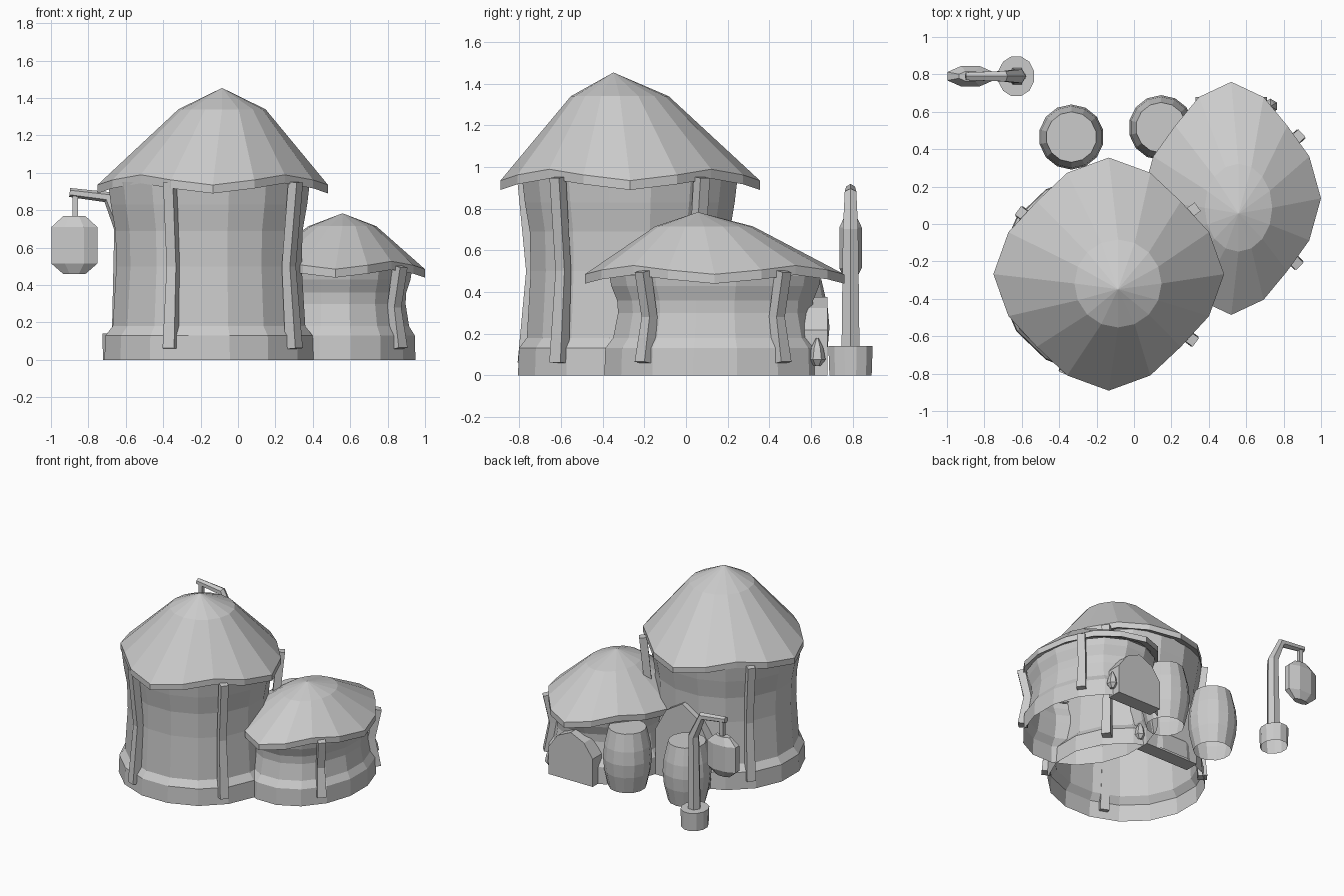
import bpy, math
from mathutils import Vector

if "Cube" in bpy.data.objects:
    bpy.data.objects.remove(bpy.data.objects["Cube"], do_unlink=True)

grey = bpy.data.materials.new("plain_grey")
grey.use_nodes = True
grey.diffuse_color = (0.6, 0.6, 0.6, 1)
grey.node_tree.nodes["Principled BSDF"].inputs["Base Color"].default_value = (0.6, 0.6, 0.6, 1)


def loft(name, rings, bottom=True, top=True):
    """Skin a list of equal-length point rings, with optional end caps."""
    n = len(rings[0])
    verts = [p for ring in rings for p in ring]
    faces = [(i * n + j, i * n + (j + 1) % n, (i + 1) * n + (j + 1) % n, (i + 1) * n + j)
             for i in range(len(rings) - 1) for j in range(n)]
    if bottom:
        faces.append(tuple(reversed(range(n))))
    if top:
        faces.append(tuple(range(len(verts) - n, len(verts))))
    mesh = bpy.data.meshes.new(name)
    mesh.from_pydata(verts, [], faces)
    mesh.validate()
    mesh.materials.append(grey)
    obj = bpy.data.objects.new(name, mesh)
    bpy.context.collection.objects.link(obj)


def ring(cx, cy, z, rx, ry, n, phase=0.0):
    angles = [(j + phase) * math.tau / n for j in range(n)]
    return [(cx + rx * math.cos(a), cy + ry * math.sin(a), z) for a in angles]


def lathe(name, cx, cy, profile, n, sx=1.0, sy=1.0, bottom=True, top=True):
    loft(name, [ring(cx, cy, z, r * sx, r * sy, n, 0.5) for r, z in profile], bottom, top)


def beam(name, path, widths, side, n=4):
    """Sweep a regular section along a bent path; side is the fixed cross axis."""
    pts = [Vector(p) for p in path]
    side = Vector(side).normalized()
    rings = []
    for i, p in enumerate(pts):
        along = (pts[min(i + 1, len(pts) - 1)] - pts[max(i - 1, 0)]).normalized()
        other = along.cross(side).normalized()
        angles = [(j + 0.5) * math.tau / n for j in range(n)]
        rings.append([p + (side * math.cos(a) + other * math.sin(a)) * widths[i] for a in angles])
    loft(name, rings)


def roof(name, cx, cy, sx, eave, ring_z, top):
    """Squarish sagging roof whose corners droop, with an off-centre tip."""
    def rim(scale, dz):
        out = []
        for j in range(16):
            a = j * math.tau / 16
            corner = math.cos(4 * a) * 0.5 + 0.5
            r = (0.55 + 0.073 * corner) * scale
            lift = 0.055 * sx * (1 - corner)
            out.append((cx + r * sx * math.cos(a), cy + r * math.sin(a), eave + lift + dz))
        return out
    mx, my = cx + 0.05 * sx, cy - 0.05
    tx, ty = cx + 0.05 * sx, cy - 0.08
    loft(name, [rim(0.88, 0.03), rim(1.0, 0), rim(1.0, 0.045),
                ring(mx, my, ring_z, 0.235 * sx, 0.235, 16),
                ring(tx, ty, top, 0.002, 0.002, 16)], bottom=False)


def door(name, cx, cy, half, height):
    outline = [(-1, 0), (1, 0), (1, 0.58), (0.6, 0.86), (0, 1), (-0.6, 0.86), (-1, 0.58)]
    loft(name, [[(cx + u * half, y, v * height) for u, v in outline]
                for y in (cy, cy - 0.11)])
    # small faceted pendant beside the door
    lathe(name + "_pendant", cx + half * 1.1, cy - 0.05,
          [(0.015, 0.045), (0.04, 0.075), (0.03, 0.13), (0.006, 0.18)], 6)


def post(name, cx, cy, x, y, heights):
    unit = Vector((x - cx, y - cy, 0)).normalized()
    base = Vector((x, y, 0))
    path = [base + unit * d + Vector((0, 0, z)) for d, z in zip((0, -0.035, 0.01), heights)]
    beam(name, path, (0.047, 0.038, 0.04), (-unit.y, unit.x, 0))


# Tall hut, its wall an open shell
MX, MY = -0.155, -0.27
lathe("tall_hut_wall", MX, MY, [(0.57, 0), (0.565, 0.13), (0.525, 0.18), (0.505, 0.5),
      (0.51, 0.69), (0.535, 0.83), (0.55, 0.95)], 16, 1, 0.96, False, False)
roof("tall_hut_roof", -0.135, -0.268, 0.99, 0.89, 1.34, 1.453)
for i, (x, y) in enumerate([(-0.36, -0.765), (0.30, -0.61), (0.31, 0.07), (-0.59, 0.05)]):
    post(f"tall_hut_post_{i + 1}", MX, MY, x, y, (0.06, 0.5, 0.95))
door("tall_hut_door", -0.14, 0.25, 0.23, 0.61)

# Low hut, its wall an open shell
SX, SY = 0.52, 0.14
lathe("low_hut_wall", SX, SY, [(0.565, 0), (0.56, 0.13), (0.52, 0.18), (0.495, 0.3),
      (0.5, 0.36), (0.53, 0.43), (0.54, 0.48)], 16, 0.774, 0.96, False, False)
roof("low_hut_roof", SX, 0.137, 0.77, 0.44, 0.715, 0.783)
for i, (x, y) in enumerate([(0.86, -0.2), (0.87, 0.46)]):
    post(f"low_hut_post_{i + 1}", SX, SY, x, y, (0.06, 0.28, 0.5))
door("low_hut_door", SX, 0.68, 0.19, 0.375)

# Barrels, open underneath
for i, (x, y) in enumerate([(-0.335, 0.465), (0.145, 0.515)]):
    lathe(f"barrel_{i + 1}", x, y, [(0.135, 0), (0.165, 0.13), (0.174, 0.23),
          (0.165, 0.33), (0.135, 0.46)], 14, bottom=False)

# Lamp post with hanging lantern
LY = 0.79
lathe("lamp_base", -0.63, LY, [(0.105, 0), (0.11, 0.14)], 12, 0.9, 1, bottom=False)
beam("lamp_pole", [(-0.625, LY, 0.1), (-0.62, LY, 0.7), (-0.695, LY, 0.87), (-0.9, LY, 0.895)],
     (0.05, 0.042, 0.032, 0.024), (0, 1, 0), 6)
lathe("lantern_hanger", -0.87, LY, [(0.022, 0.75), (0.022, 0.88)], 4)
lathe("lantern", -0.875, LY, [(0.065, 0.46), (0.133, 0.515), (0.133, 0.71), (0.065, 0.768)],
      8, 1, 0.44)
